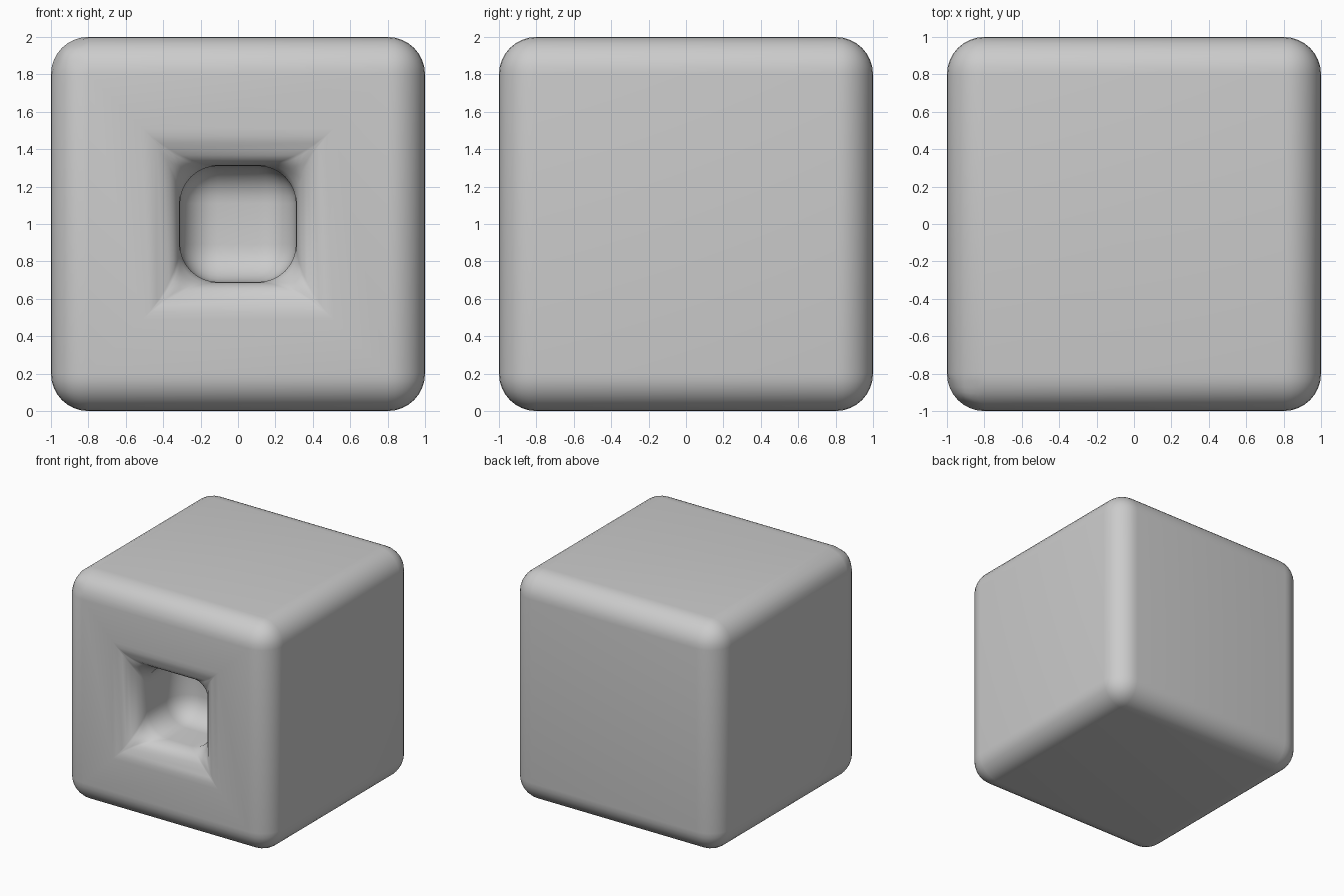
import bpy, bmesh
from mathutils import Vector

if "Cube" in bpy.data.objects:
    bpy.data.objects.remove(bpy.data.objects["Cube"])

R, HOLE, DEPTH = 0.2, 0.31, 0.65

# rounded cube with a square pocket in the front
bm = bmesh.new()
bmesh.ops.create_cube(bm, size=2)
bmesh.ops.translate(bm, verts=bm.verts, vec=(0, 0, 1))
front = min(bm.faces, key=lambda f: f.calc_center_median().y)
bmesh.ops.inset_region(bm, faces=[front], thickness=1 - HOLE, use_even_offset=True)
ext = bmesh.ops.extrude_discrete_faces(bm, faces=[front])
bmesh.ops.translate(bm, verts=list(ext["faces"][0].verts), vec=Vector((0, DEPTH, 0)))
bmesh.ops.recalc_face_normals(bm, faces=bm.faces)
mesh = bpy.data.meshes.new("pocket_cube")
bm.to_mesh(mesh)
bm.free()
cube = bpy.data.objects.new("pocket_cube", mesh)
bpy.context.collection.objects.link(cube)
for p in mesh.polygons:
    p.use_smooth = True

# round every sharp edge, inside and out
bev = cube.modifiers.new("rounding", 'BEVEL')
bev.width = R
bev.segments = 8
bev.limit_method = 'ANGLE'
bev.use_clamp_overlap = False
